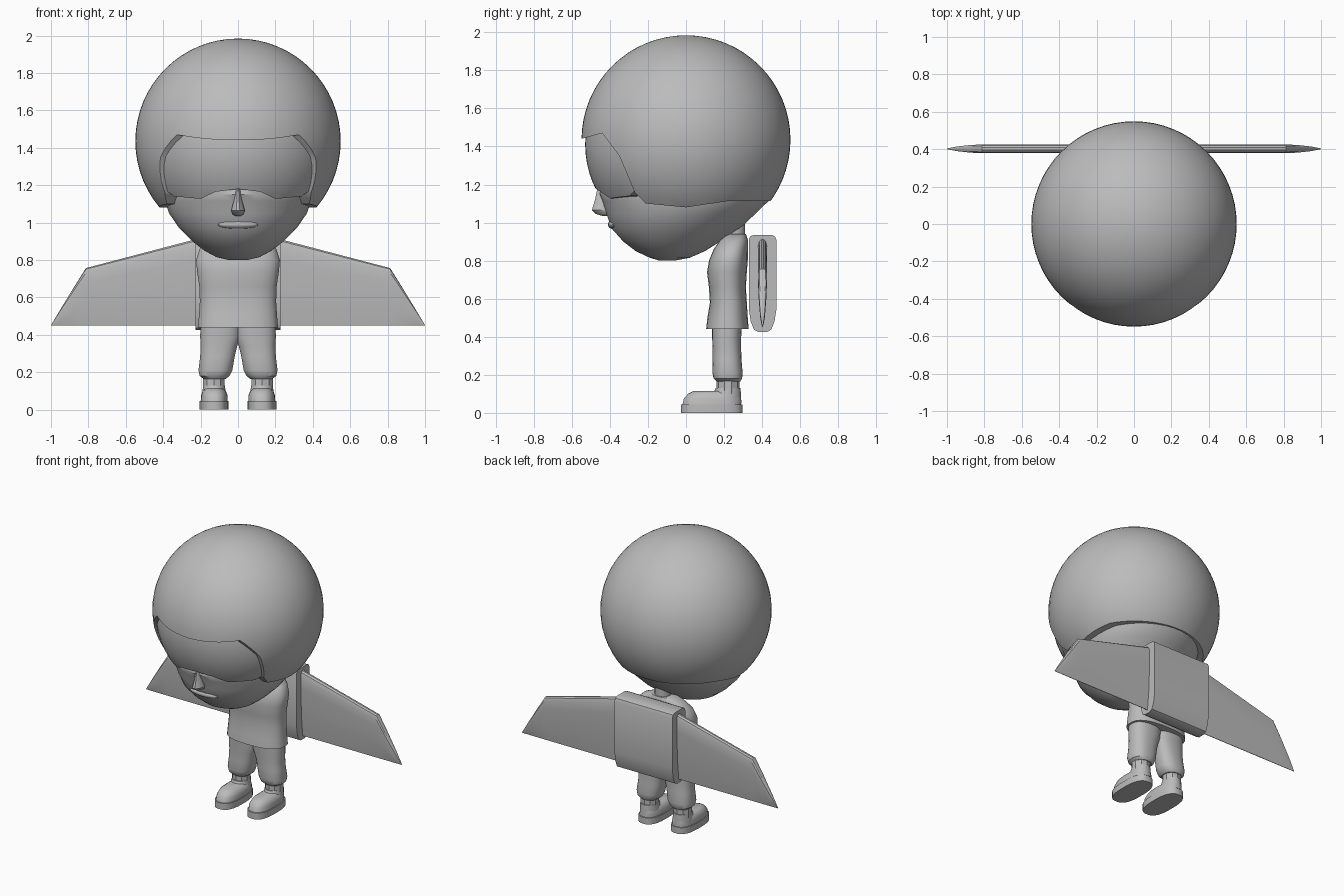
import bpy, bmesh, math
from mathutils import Vector

cube = bpy.data.objects.get("Cube")
if cube:
    bpy.data.objects.remove(cube, do_unlink=True)

GREY = (0.5, 0.5, 0.5, 1.0)
mat = bpy.data.materials.new("plain grey")
mat.use_nodes = True
mat.diffuse_color = GREY
mat.node_tree.nodes["Principled BSDF"].inputs["Base Color"].default_value = GREY


def finish(bm, name):
    bmesh.ops.recalc_face_normals(bm, faces=bm.faces[:])
    mesh = bpy.data.meshes.new(name)
    bm.to_mesh(mesh)
    bm.free()
    mesh.materials.append(mat)
    ob = bpy.data.objects.new(name, mesh)
    bpy.context.collection.objects.link(ob)
    return ob


def smooth(ob, degrees=35):
    bpy.ops.object.select_all(action="DESELECT")
    ob.select_set(True)
    bpy.context.view_layer.objects.active = ob
    bpy.ops.object.shade_smooth_by_angle(angle=math.radians(degrees))


def skin(bm, rings):
    """Join equal-length closed rings of points and cap both ends."""
    loops = [[bm.verts.new(p) for p in ring] for ring in rings]
    for a, b in zip(loops, loops[1:]):
        for i in range(len(a)):
            j = (i + 1) % len(a)
            bm.faces.new((a[i], a[j], b[j], b[i]))
    bm.faces.new(loops[0])
    bm.faces.new(loops[-1])


def loft(name, sections, power=2.0, sides=28, side=1, angle=35):
    """Stack rounded sections given as (z, x min, x max, y min, y max)."""
    def ring(z, x0, x1, y0, y1):
        points = []
        for i in range(sides):
            t = 2 * math.pi * (i + 0.5) / sides
            c, s = math.cos(t), math.sin(t)
            x = math.copysign(abs(c) ** (2 / power), c)
            y = math.copysign(abs(s) ** (2 / power), s)
            points.append((side * ((x0 + x1) + x * (x1 - x0)) / 2,
                           ((y0 + y1) + y * (y1 - y0)) / 2, z))
        return points
    bm = bmesh.new()
    skin(bm, [ring(*s) for s in sections])
    ob = finish(bm, name)
    smooth(ob, angle)
    return ob


def centred(rows):
    return [(z, -w, w, y0, y1) for z, w, y0, y1 in rows]


def ball(name, centre, scale, segments=64):
    bm = bmesh.new()
    bmesh.ops.create_uvsphere(bm, u_segments=segments, v_segments=segments // 2, radius=1)
    for v in bm.verts:
        v.co = Vector(centre) + v.co * Vector(scale)
    return finish(bm, name)


def prism(name, rings):
    bm = bmesh.new()
    skin(bm, rings)
    return finish(bm, name)


def cut(ob, cutter, operation):
    mod = ob.modifiers.new("cut", "BOOLEAN")
    mod.object, mod.operation, mod.solver = cutter, operation, "EXACT"
    bpy.context.view_layer.objects.active = ob
    bpy.ops.object.modifier_apply(modifier=mod.name)
    bpy.data.objects.remove(cutter, do_unlink=True)
    smooth(ob)


# Helmet: a ball with the face opening and underside cut away in side profile
helmet = ball("helmet", (0, 0, 1.435), (0.549,) * 3)
opening = [(-0.7, 1.44), (-0.55, 1.44), (-0.44, 1.47), (-0.35, 1.35), (-0.27, 1.16),
           (-0.21, 1.1), (0, 1.08), (0.22, 1.113), (0.7, 1.115), (0.7, 0.5), (-0.7, 0.5)]
cut(helmet, prism("helmet_cutter", [[(x, y, z) for y, z in opening] for x in (-0.8, 0.8)]),
    "DIFFERENCE")

# Visor: a slightly smaller ball trimmed to a wavy lower edge
visor = ball("visor", (0, -0.01, 1.41), (0.52,) * 3)
half = [(0.6, 1.6), (0.6, 1.2), (0.41, 1.19), (0.34, 1.14), (0.2, 1.127), (0.12, 1.165)]
outline = half + [(0, 1.18)] + [(-x, z) for x, z in reversed(half)]
cut(visor, prism("visor_cutter", [[(x, y, z) for x, z in outline] for y in (-0.7, -0.2)]),
    "INTERSECT")

# Head, nose and mouth
loft("head", centred([
    (1.3, 0.36, -0.42, 0.4), (1.15, 0.395, -0.455, 0.455), (1.115, 0.392, -0.44, 0.437),
    (1.05, 0.37, -0.42, 0.37), (0.97, 0.315, -0.393, 0.285), (0.9, 0.245, -0.33, 0.18),
    (0.85, 0.18, -0.265, 0.1), (0.815, 0.115, -0.19, 0.02), (0.8, 0.05, -0.14, -0.06)]),
    sides=40)
loft("nose", centred([
    (1.19, 0.012, -0.465, -0.38), (1.12, 0.022, -0.48, -0.38), (1.065, 0.038, -0.497, -0.37),
    (1.045, 0.03, -0.475, -0.37), (1.035, 0.015, -0.44, -0.37)]), sides=12)
smooth(ball("mouth", (0, -0.375, 0.99), (0.11, 0.036, 0.025), 24))

# Neck and shirt
loft("neck", centred([(0.88, 0.055, 0.2, 0.31), (1.13, 0.055, 0.2, 0.31)]), sides=16)
loft("shirt", centred([
    (0.44, 0.215, 0.105, 0.33), (0.5, 0.21, 0.112, 0.325), (0.58, 0.205, 0.125, 0.32),
    (0.66, 0.208, 0.12, 0.315), (0.74, 0.22, 0.11, 0.32), (0.8, 0.225, 0.12, 0.325),
    (0.86, 0.205, 0.145, 0.325), (0.91, 0.15, 0.18, 0.325), (0.94, 0.075, 0.2, 0.315)]),
    power=2.5)

# Legs, socks and shoes
for label, side in (("left", 1), ("right", -1)):
    loft(label + "_trouser_leg", [
        (0.165, 0.065, 0.185, 0.16, 0.285), (0.18, 0.045, 0.205, 0.145, 0.295),
        (0.21, 0.03, 0.212, 0.138, 0.298), (0.28, 0.018, 0.203, 0.14, 0.292),
        (0.34, 0.004, 0.2, 0.14, 0.29), (0.39, -0.015, 0.203, 0.137, 0.29),
        (0.48, -0.02, 0.2, 0.135, 0.295)], power=2.4, side=side)
    loft(label + "_sock", [(0.1, 0.068, 0.19, 0.16, 0.282), (0.17, 0.068, 0.19, 0.16, 0.282)],
         sides=10, side=side, angle=20)
    loft(label + "_shoe_sole", [(0, 0.05, 0.205, -0.027, 0.297),
                                (0.045, 0.05, 0.205, -0.027, 0.297)], power=2.7, side=side)
    loft(label + "_shoe_upper", [
        (0.04, 0.055, 0.2, -0.02, 0.29), (0.075, 0.055, 0.198, -0.012, 0.29),
        (0.1, 0.065, 0.19, 0.01, 0.285), (0.115, 0.085, 0.17, 0.04, 0.275)],
        power=2.6, side=side, angle=50)
    loft(label + "_shoe_collar", [(0.05, 0.06, 0.195, 0.12, 0.292),
                                  (0.13, 0.07, 0.187, 0.155, 0.287)], side=side)

# Backpack: a rounded side profile stretched across the back
pack = [(0.33, 0.91), (0.338, 0.928), (0.355, 0.935), (0.45, 0.935), (0.468, 0.927),
        (0.476, 0.905), (0.476, 0.55), (0.465, 0.48), (0.448, 0.437), (0.425, 0.425),
        (0.38, 0.425), (0.357, 0.437), (0.34, 0.48), (0.33, 0.55)]
smooth(prism("backpack", [[(x, y, z) for y, z in pack] for x in (-0.226, 0.226)]))

# Wings: thin tapered sections, thick at the top edge and fine at the bottom
STATIONS = [(0.2, 0.918, 0.0235), (0.813, 0.757, 0.0235), (0.88, 0.65, 0.02),
            (0.95, 0.535, 0.012), (1.0, 0.452, 0.002)]
THICKNESS = [(0, 0.08), (0.3, 0.65), (0.75, 1), (0.92, 1), (0.98, 0.7), (1, 0.25)]
for label, side in (("left", 1), ("right", -1)):
    rings = []
    for x, top, h in STATIONS:
        front = [(side * x, 0.402 - h * w, 0.45 + (top - 0.45) * f) for f, w in THICKNESS]
        back = [(side * x, 0.402 + h * w, 0.45 + (top - 0.45) * f) for f, w in THICKNESS]
        rings.append(front + back[::-1])
    smooth(prism(label + "_wing", rings), 25)
